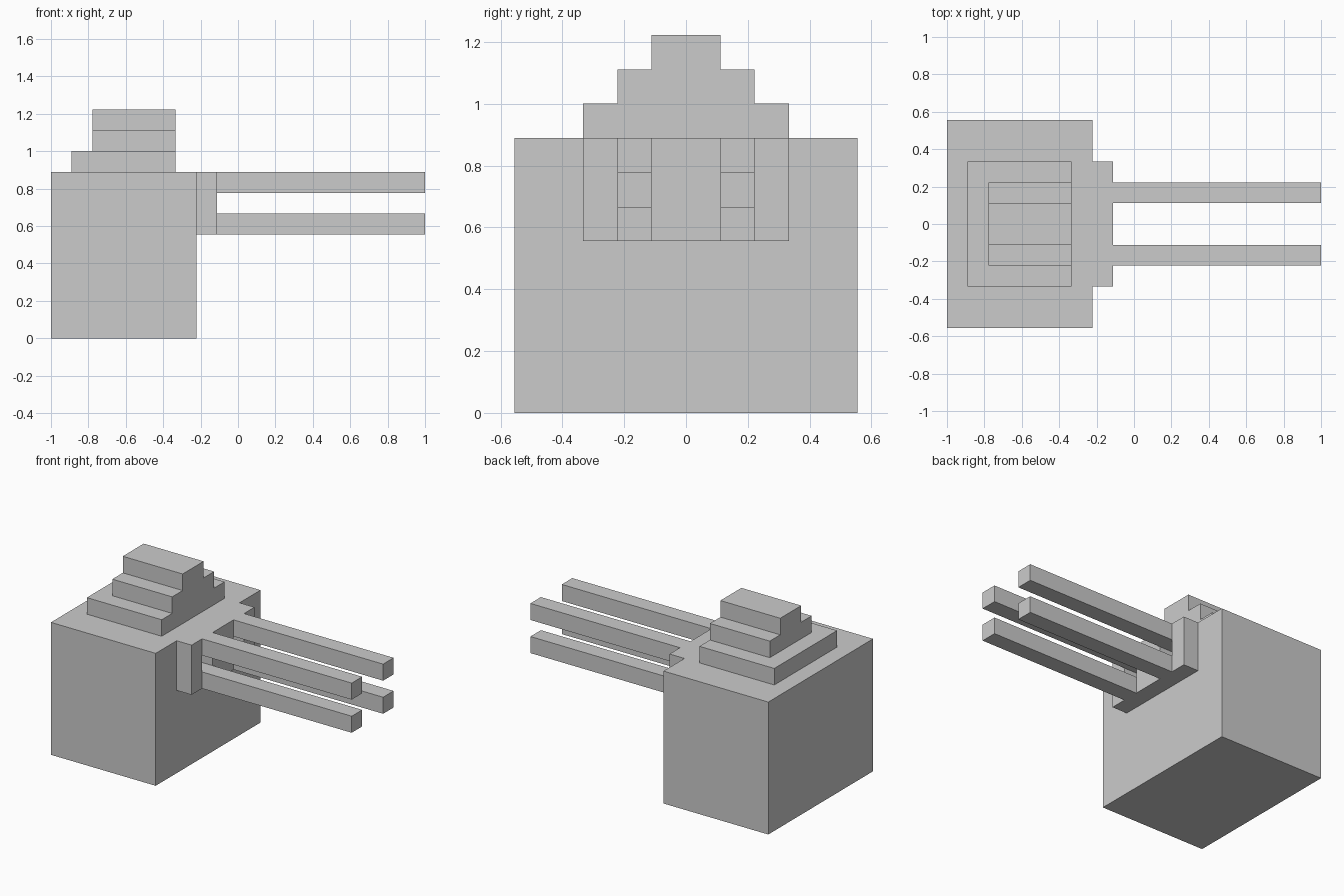
import bpy

cube = bpy.data.objects.get("Cube")
if cube:
    bpy.data.objects.remove(cube, do_unlink=True)

U = 1 / 9  # every part sits on a grid of this size

grey = bpy.data.materials.new("plain_grey")
grey.use_nodes = True
colour = (0.6, 0.6, 0.6, 1)
grey.diffuse_color = colour
grey.node_tree.nodes["Principled BSDF"].inputs["Base Color"].default_value = colour


def block(name, x, y, z):
    """Box spanning the given (low, high) grid ranges."""
    spans = (x, y, z)
    bpy.ops.mesh.primitive_cube_add(size=1)
    ob = bpy.context.object
    ob.name = ob.data.name = name
    for v in ob.data.vertices:
        v.co = [U * (lo if c < 0 else hi) for c, (lo, hi) in zip(v.co, spans)]
    ob.data.materials.append(grey)
    return ob


# Main body
block("body", (-9, -2), (-5, 5), (0, 8))

# Stepped top, narrowing upward
block("lower_step", (-8, -3), (-3, 3), (8, 9))
block("middle_step", (-7, -3), (-2, 2), (9, 10))
block("upper_step", (-7, -3), (-1, 1), (10, 11))

# Mounting bracket: centre block and outer posts, with slots between
block("bracket_centre", (-2, -1), (-1, 1), (5, 8))
for side, y in (("right", -3), ("left", 2)):
    block(f"bracket_post_{side}", (-2, -1), (y, y + 1), (5, 8))

# Four long bars reaching out of the bracket
for side, y in (("right", -2), ("left", 1)):
    for level, z in (("lower", 5), ("upper", 7)):
        block(f"{level}_bar_{side}", (-2, 9), (y, y + 1), (z, z + 1))
